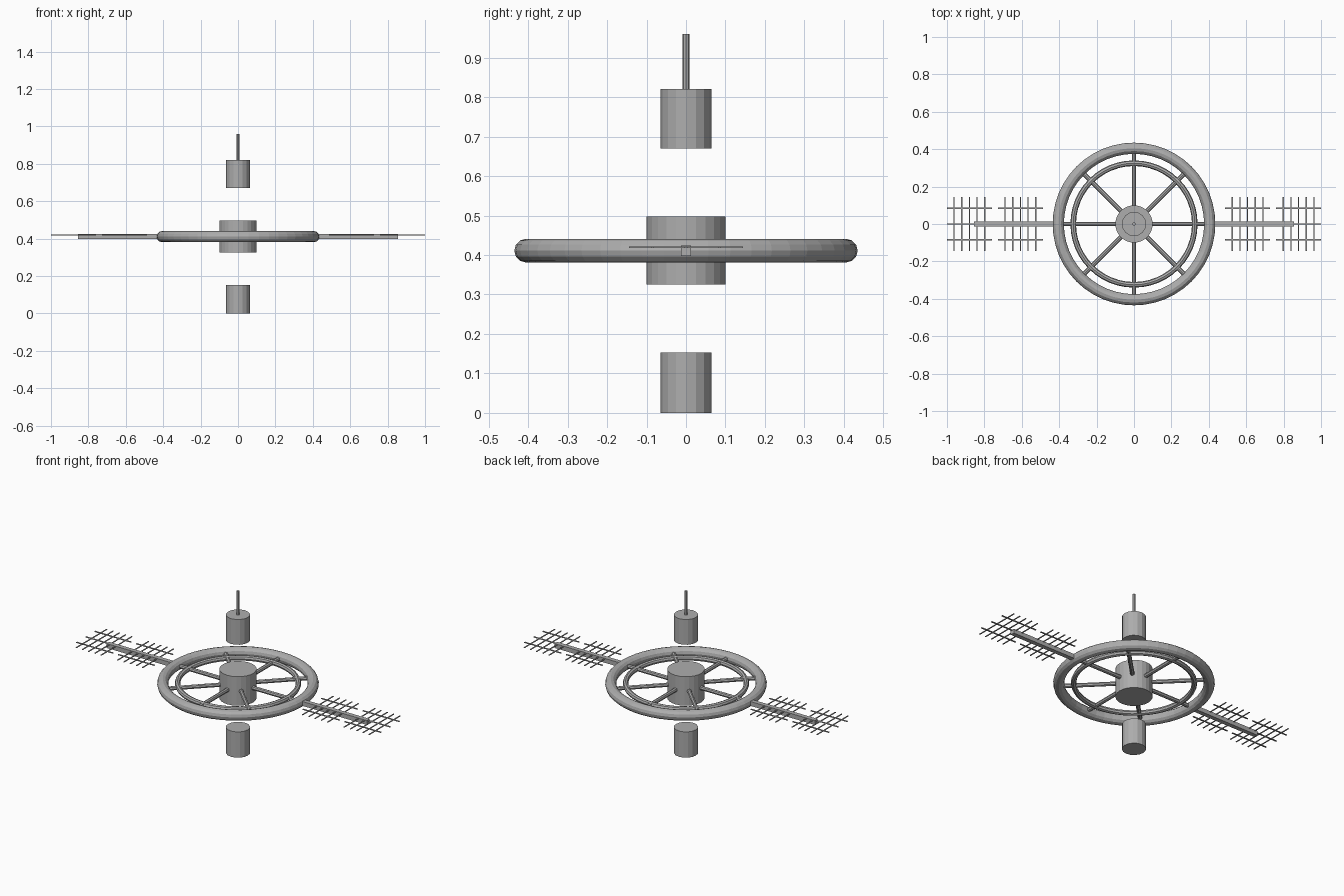
import bpy, bmesh, math
from mathutils import Matrix, Vector

if "Cube" in bpy.data.objects:
    bpy.data.objects.remove(bpy.data.objects["Cube"])

grey = bpy.data.materials.new("hull grey")
grey.diffuse_color = (0.42, 0.42, 0.42, 1)
grey.use_nodes = True
grey.node_tree.nodes["Principled BSDF"].inputs["Base Color"].default_value = grey.diffuse_color
ZC = 0.411  # height of the ring plane


def finish(name, bm):
    me = bpy.data.meshes.new(name)
    bmesh.ops.recalc_face_normals(bm, faces=bm.faces)
    bm.to_mesh(me)
    bm.free()
    me.materials.append(grey)
    ob = bpy.data.objects.new(name, me)
    bpy.context.collection.objects.link(ob)
    return ob


def add_box(bm, centre, size):
    m = Matrix.Translation(Vector(centre)) @ Matrix.Diagonal((*size, 1))
    bmesh.ops.create_cube(bm, size=1, matrix=m)


def cylinder(name, r, z0, z1, sides):
    bm = bmesh.new()
    bmesh.ops.create_cone(bm, cap_ends=True, segments=sides, radius1=r, radius2=r,
                          depth=z1 - z0, matrix=Matrix.Translation((0, 0, (z0 + z1) / 2)))
    return finish(name, bm)


def ring(name, major, minor, n, m):
    bpy.ops.mesh.primitive_torus_add(location=(0, 0, ZC), major_radius=major, minor_radius=minor,
                                     major_segments=n, minor_segments=m)
    ob = bpy.context.object
    ob.name = name
    ob.data.materials.append(grey)


# Central hub, free-floating modules and antenna
cylinder("hub", 0.10, 0.325, 0.497, 24)
cylinder("lower_module", 0.065, 0.0, 0.153, 16)
cylinder("upper_module", 0.065, 0.67, 0.82, 16)
cylinder("antenna", 0.009, 0.82, 0.96, 8)

# Habitat rings
ring("outer_ring", 0.405, 0.03, 48, 12)
ring("inner_ring", 0.325, 0.015, 48, 8)

# Eight spokes
bm = bmesh.new()
for i in range(8):
    m = (Matrix.Rotation(i * math.pi / 4, 4, 'Z') @ Matrix.Translation((0.235, 0, ZC))
         @ Matrix.Rotation(math.pi / 2, 4, 'Y'))
    bmesh.ops.create_cone(bm, cap_ends=True, segments=8, radius1=0.012, radius2=0.012,
                          depth=0.29, matrix=m)
finish("spokes", bm)

# Solar arms and open lattice panels on both sides
for side, s in (("left", -1), ("right", 1)):
    bm = bmesh.new()
    add_box(bm, (s * 0.635, 0, ZC), (0.44, 0.026, 0.026))
    finish(side + "_arm", bm)
    for label, cx in (("inner", 0.607), ("outer", 0.88)):
        bm = bmesh.new()
        for k in range(-2, 3):
            add_box(bm, (s * (cx + k * 0.041), 0, 0.42), (0.006, 0.29, 0.004))
        for k in (-1, 0, 1):
            add_box(bm, (s * cx, k * 0.085, 0.42), (0.24, 0.008, 0.004))
        finish(f"{side}_{label}_panel", bm)
